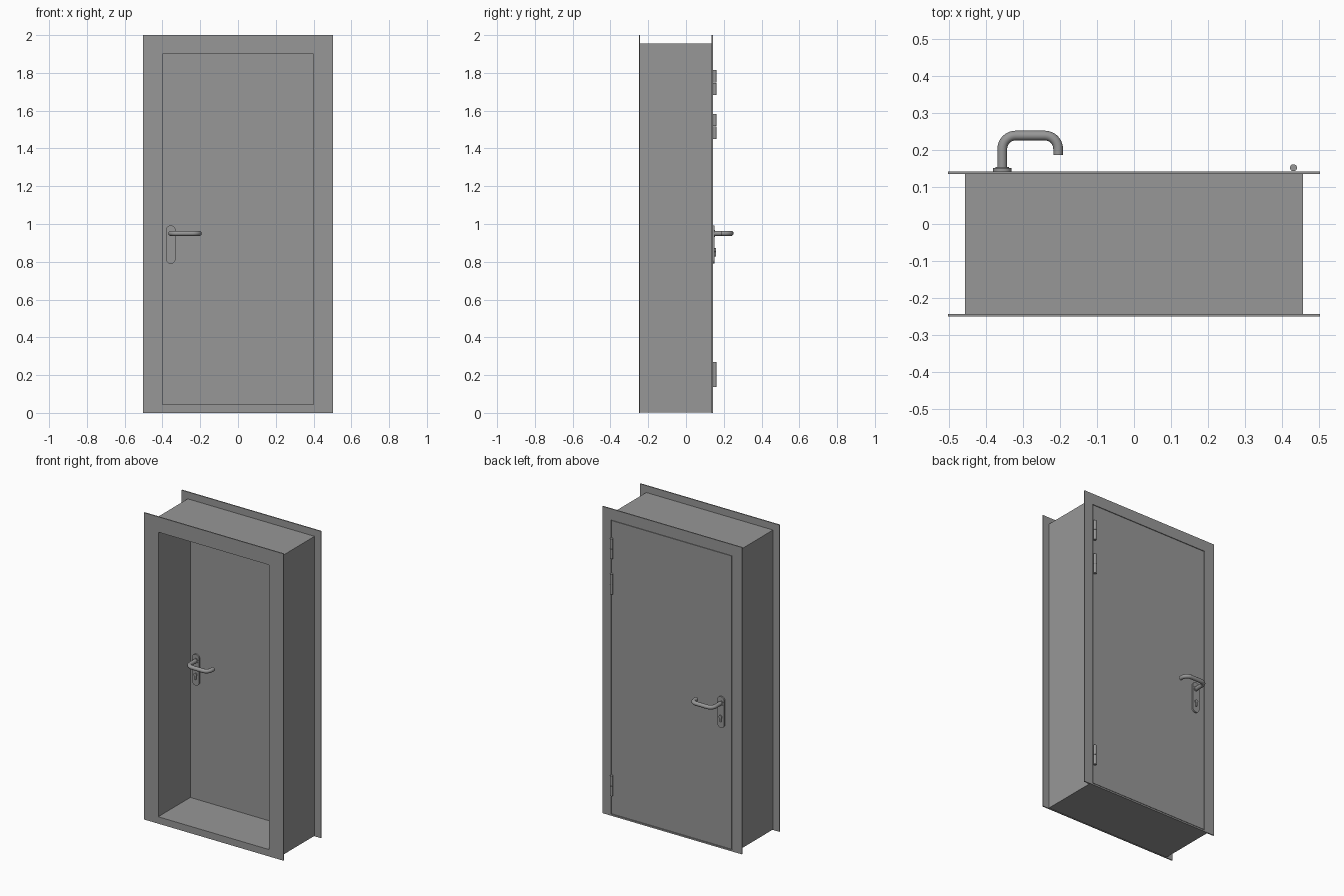
import bpy, bmesh
from math import sin, cos, pi, radians
from mathutils import Vector

cube = bpy.data.objects.get("Cube")
if cube:
    bpy.data.objects.remove(cube)


def material(name, value):
    m = bpy.data.materials.new(name)
    m.use_nodes = True
    colour = (value, value, value, 1)
    m.diffuse_color = colour
    m.node_tree.nodes["Principled BSDF"].inputs["Base Color"].default_value = colour
    return m


grey = material("grey_steel", 0.31)


def finish(name, bm, smooth=False):
    bmesh.ops.recalc_face_normals(bm, faces=bm.faces)
    mesh = bpy.data.meshes.new(name)
    bm.to_mesh(mesh)
    bm.free()
    return add(name, mesh, smooth)


def add(name, mesh, smooth):
    mesh.materials.clear()
    mesh.materials.append(grey)
    ob = bpy.data.objects.new(name, mesh)
    bpy.context.collection.objects.link(ob)
    if smooth:
        bpy.ops.object.select_all(action='DESELECT')
        ob.select_set(True)
        bpy.context.view_layer.objects.active = ob
        bpy.ops.object.shade_smooth_by_angle(angle=radians(35))
    return ob


def extrude(name, outline, y0, y1, smooth=False):
    """Solid from an (x, z) outline, running from y0 to y1."""
    bm = bmesh.new()
    a, b = [[bm.verts.new((x, y, z)) for x, z in outline] for y in (y0, y1)]
    bm.faces.new(a)
    bm.faces.new(b)
    for i in range(len(a)):
        j = (i + 1) % len(a)
        bm.faces.new((a[i], a[j], b[j], b[i]))
    return finish(name, bm, smooth)


def corners(x0, x1, z0, z1):
    return [(x0, z0), (x1, z0), (x1, z1), (x0, z1)]


def rounded(x, half, z0, z1, r, steps=8):
    """Rounded rectangle outline."""
    pts = []
    for k, (sx, cz) in enumerate(((1, z1 - r), (-1, z1 - r), (-1, z0 + r), (1, z0 + r))):
        for i in range(steps + 1):
            a = pi / 2 * (k + i / steps)
            pts.append((x + sx * (half - r) + r * cos(a), cz + r * sin(a)))
    return pts


# Frame: one closed section of rectangles, with flanges, box lining and door rebate
flange = corners(-0.503, 0.503, 0, 2)
body = corners(-0.457, 0.457, 0.003, 1.955)
opening = corners(-0.4, 0.4, 0.045, 1.9)
rebate = corners(-0.43, 0.44, 0.01, 1.927)
FRONT, BACK, STOP, SHEET = -0.25, 0.142, 0.08, 0.007
section = [(flange, FRONT), (flange, FRONT + SHEET), (body, FRONT + SHEET),
           (body, BACK - SHEET), (flange, BACK - SHEET), (flange, BACK),
           (rebate, BACK), (rebate, STOP), (opening, STOP), (opening, FRONT)]
bm = bmesh.new()
loops = [[bm.verts.new((x, y, z)) for x, z in rect] for rect, y in section]
for k, loop in enumerate(loops):
    nxt = loops[(k + 1) % len(loops)]
    for i in range(4):
        j = (i + 1) % 4
        bm.faces.new((loop[i], loop[j], nxt[j], nxt[i]))
finish("door_frame", bm)

# Door leaf, with a narrow gap all round
extrude("door_leaf", corners(-0.427, 0.437, 0.013, 1.924), STOP + 0.001, BACK - 0.001)

# Hinges: two knuckles each
for n, zc in enumerate((0.203, 1.517, 1.748)):
    bm = bmesh.new()
    for side in (-1, 1):
        res = bmesh.ops.create_cone(bm, cap_ends=True, segments=20,
                                    radius1=0.0095, radius2=0.0095, depth=0.065)
        bmesh.ops.translate(bm, verts=res["verts"], vec=(0.431, 0.152, zc + side * 0.0335))
    finish(f"hinge_{n + 1}", bm, True)


# Handle sets on both faces of the leaf
def handle_set(label, face, out):
    X, Z, R = -0.356, 0.95, 0.0132

    def y(d):
        return face + out * d

    extrude(f"{label}_plate", rounded(X, 0.025, 0.79, 0.992, 0.024), y(-0.001), y(0.009), True)

    # Lever neck collar
    ring = [(X + 0.018 * cos(i * pi / 12), Z + 0.018 * sin(i * pi / 12)) for i in range(24)]
    extrude(f"{label}_collar", ring, y(0.008), y(0.012), True)

    # Lock cylinder: round barrel over a narrow body
    barrel = [(X + 0.011 * cos(i * pi / 12), 0.861 + 0.011 * sin(i * pi / 12)) for i in range(24)]
    extrude(f"{label}_lock_barrel", barrel, y(0.008), y(0.016), True)
    extrude(f"{label}_lock_body", rounded(X, 0.0065, 0.828, 0.858, 0.006), y(0.008), y(0.0158), True)

    # Lever: tube along a path with two round bends
    end_x, top, bend = -0.205, 0.097, 0.036
    path = [(X, 0.007)]
    for cx, start in ((X + bend, pi), (end_x - bend, pi / 2)):
        for i in range(9):
            a = start - pi / 2 * i / 8
            path.append((cx + bend * cos(a), top - bend + bend * sin(a)))
    path.append((end_x, 0.045))
    curve = bpy.data.curves.new("lever_path", 'CURVE')
    curve.dimensions = '3D'
    curve.bevel_depth = R
    curve.bevel_resolution = 4
    curve.use_fill_caps = True
    spline = curve.splines.new('POLY')
    spline.points.add(len(path) - 1)
    for p, (px, d) in zip(spline.points, path):
        p.co = Vector((px, y(d), Z, 1))
    temp = bpy.data.objects.new("lever_path", curve)
    bpy.context.collection.objects.link(temp)
    bpy.context.view_layer.update()
    mesh = bpy.data.meshes.new_from_object(
        temp.evaluated_get(bpy.context.evaluated_depsgraph_get()))
    bpy.data.objects.remove(temp)
    add(f"{label}_lever", mesh, True)


handle_set("back_handle", BACK, 1)
handle_set("front_handle", STOP + 0.001, -1)
